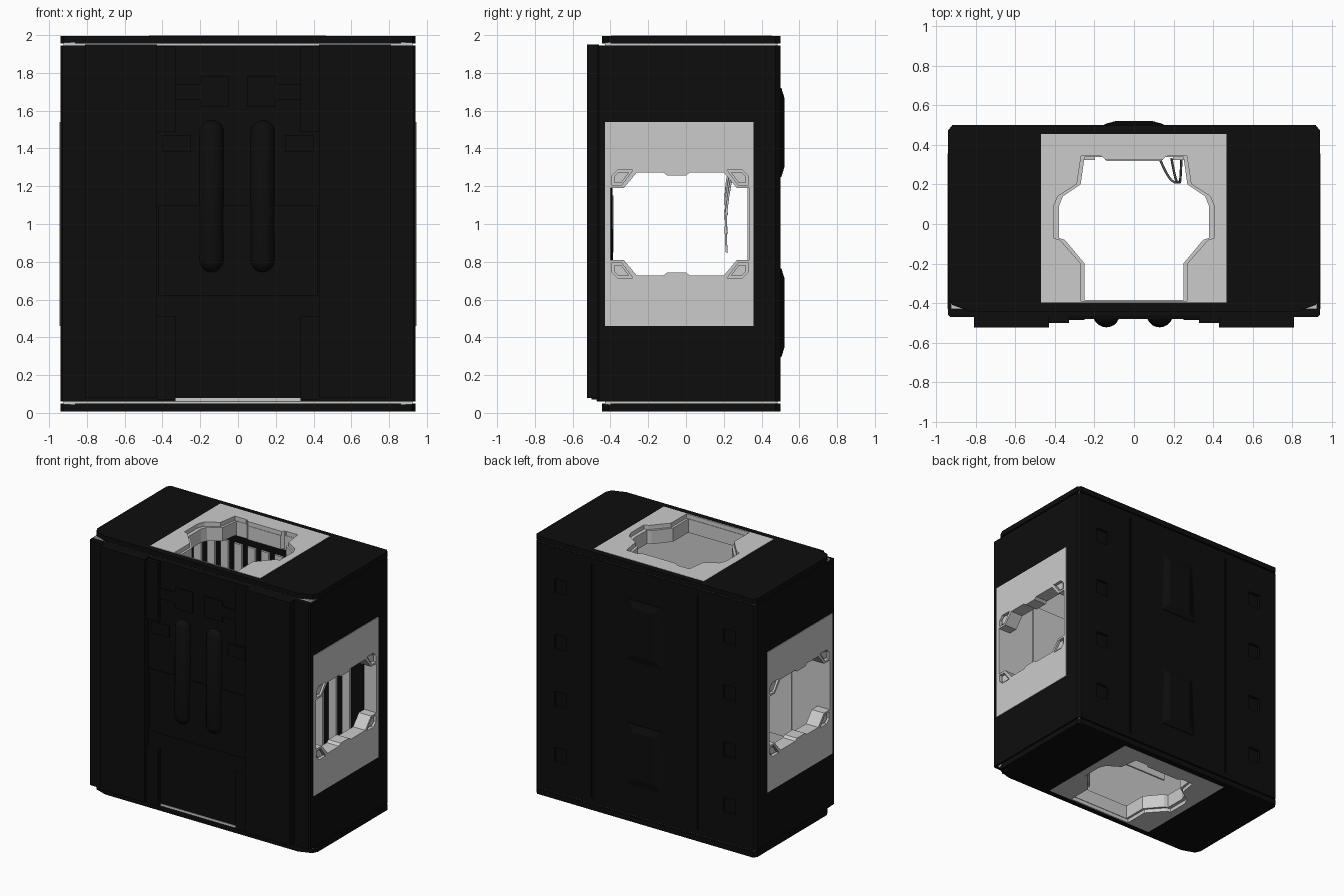
import bpy, bmesh, math
from mathutils import Vector

cube = bpy.data.objects.get("Cube")
if cube:
    bpy.data.objects.remove(cube, do_unlink=True)


def material(name, value):
    m = bpy.data.materials.new(name)
    m.use_nodes = True
    m.diffuse_color = (value, value, value, 1)
    m.node_tree.nodes["Principled BSDF"].inputs["Base Color"].default_value = (value, value, value, 1)
    return m


BLACK = material("hull black", 0.004)
GREY = material("interior grey", 0.6)


def place(axis, u, v, w):
    return {"X": (w, u, v), "Y": (u, w, v), "Z": (u, v, w)}[axis]


def prism(name, pts, axis, lo, hi, mat=None):
    """Extrude a flat outline along an axis."""
    bm = bmesh.new()
    rings = [[bm.verts.new(place(axis, u, v, w)) for u, v in pts] for w in (lo, hi)]
    bm.faces.new(rings[0])
    bm.faces.new(rings[1])
    for i in range(len(pts)):
        j = (i + 1) % len(pts)
        bm.faces.new((rings[0][i], rings[0][j], rings[1][j], rings[1][i]))
    bmesh.ops.recalc_face_normals(bm, faces=bm.faces)
    me = bpy.data.meshes.new(name)
    bm.to_mesh(me)
    bm.free()
    ob = bpy.data.objects.new(name, me)
    bpy.context.collection.objects.link(ob)
    if mat:
        me.materials.append(mat)
    return ob


def box(name, x0, x1, y0, y1, z0, z1, mat=None):
    return prism(name, [(x0, y0), (x1, y0), (x1, y1), (x0, y1)], "Z", z0, z1, mat)


def combine(target, tool, operation="DIFFERENCE"):
    mod = target.modifiers.new("cut", "BOOLEAN")
    mod.operation, mod.solver, mod.object = operation, "EXACT", tool
    bpy.context.view_layer.objects.active = target
    bpy.ops.object.modifier_apply(modifier=mod.name)
    bpy.data.objects.remove(tool, do_unlink=True)


def octagon(half_x, half_z, c):
    x, z = half_x, half_z
    pts = [(x, c - z), (x, z - c), (x - c, z), (c - x, z), (-x, z - c), (-x, c - z), (c - x, -z), (x - c, -z)]
    return [(a, b + 1) for a, b in pts]


def side_shaft(mat=None):
    return box("side_shaft", -0.945, 0.945, -0.43, 0.357, 0.46, 1.54, mat)


def vertical_shaft(mat=None):
    return box("vertical_shaft", -0.47, 0.467, -0.397, 0.455, 0.007, 1.998, mat)


def room(mat=None):
    return prism("room", octagon(0.88, 0.9, 0.3), "Y", -0.43, 0.4, mat)


def mirrored(half):
    return half + [(-x, y) for x, y in reversed(half)]


# Outer hull: body, end plates and recessed seam layers
body_outline = mirrored([(0.93, -0.47), (0.94, -0.46), (0.94, 0.475), (0.92, 0.5)])
plate_outline = mirrored([(0.82, -0.445), (0.92, -0.41), (0.94, -0.37), (0.94, 0.475), (0.92, 0.5)])
hull = prism("hull_body", body_outline, "Z", 0.06, 1.946, BLACK)
combine(hull, room())
hull_parts = [hull]
for name, a, b in (("bottom_plate", 0.008, 0.05), ("top_plate", 1.956, 1.996)):
    hull_parts.append(prism(name, plate_outline, "Z", a, b, BLACK))
for name, a, b in (("bottom_seam", 0.045, 0.065), ("top_seam", 1.94, 1.96)):
    hull_parts.append(box(name, -0.925, 0.925, -0.43, 0.485, a, b, GREY))
for part in hull_parts:
    combine(part, vertical_shaft())
combine(hull, side_shaft())

# Interior liner with passages on four sides
liner = room(GREY)
liner.name = "interior_liner"
combine(liner, side_shaft(GREY), "UNION")
combine(liner, vertical_shaft(GREY), "UNION")
combine(liner, prism("room_space", octagon(0.84, 0.86, 0.3), "Y", -0.406, 0.346))

lower = [(-0.4, 0.81), (-0.33, 0.81), (-0.26, 0.727), (-0.12, 0.727), (-0.1, 0.743), (0, 0.743),
         (0.02, 0.727), (0.2, 0.727), (0.27, 0.81), (0.336, 0.81)]
side_door = lower + [(y, 2 - z) for y, z in reversed(lower)]
hatch = mirrored([(0.25, -0.385), (0.25, -0.2), (0.35, -0.08), (0.38, -0.07), (0.38, 0.09),
                  (0.36, 0.14), (0.27, 0.2), (0.25, 0.34), (0.16, 0.34), (0.14, 0.32)])
combine(liner, prism("door_hole", side_door, "X", -1.1, 1.1))
combine(liner, prism("hatch_hole", hatch, "Z", -0.1, 2.1))
for s in (-1, 1):
    # Stepped lip around each hatch
    lip = [(x * 1.07, y * 1.01) for x, y in hatch]
    z = sorted((1 + s * 0.965, 1 + s * 1.1))
    combine(liner, prism("lip", lip, "Z", z[0], z[1]))
    # Slanted corner pockets around each side door
    x = sorted((s * 0.92, s * 1.1))
    for m in (-1, 1):
        for n in (-1, 1):
            pocket = [(0.36, 0.205), (0.31, 0.205), (0.25, 0.285), (0.33, 0.285), (0.36, 0.255)]
            pts = [(-0.032 + m * y, 1 + n * h) for y, h in pocket]
            combine(liner, prism("pocket", pts, "X", x[0], x[1]))
            rim_mid = Vector((-0.032 + m * 0.315, 1 + n * 0.246))
            inset = [rim_mid + (Vector(p) - rim_mid) * 0.7 for p in pts]
            x2 = sorted((s * 0.915, s * 0.935))
            prism("corner_pad", inset, "X", x2[0], x2[1], GREY)

# Slatted rear wall of the room
prism("rear_wall_backing", octagon(0.83, 0.85, 0.3), "Y", 0.341, 0.347, BLACK)
for i in range(-6, 7):
    x = i * 0.115
    top = 0.8 - max(0, abs(x) - 0.5)
    box("wall_slat", x - 0.032, x + 0.032, 0.325, 0.345, 1 - top, 1 + top, GREY)

# Inner front wall panels and small console
for s in (-1, 1):
    box("inner_wall_panel", s * 0.4 - 0.22, s * 0.4 + 0.22, -0.41, -0.396, 0.5, 1.5, GREY)
box("wall_console", -0.12, 0.12, -0.41, -0.385, 0.85, 1.15, GREY)

# Hanging cables
for k, (dx, dy) in enumerate(((0.13, 0.33), (0.19, 0.33), (0.24, 0.33))):
    cu = bpy.data.curves.new("hanging_cable", "CURVE")
    cu.dimensions = "3D"
    cu.bevel_depth, cu.bevel_resolution = 0.006, 1
    sp = cu.splines.new("POLY")
    sp.points.add(12)
    for i, p in enumerate(sp.points):
        t = i / 12
        p.co = (dx + (0.23 - dx) * t, dy - 0.12 * math.sin(t * math.pi * 0.6), 1.55 - t * (0.5 + 0.1 * k), 1)
    cu.materials.append(GREY)
    ob = bpy.data.objects.new("hanging_cable", cu)
    bpy.context.collection.objects.link(ob)

# Front armour slabs
for s in (-1, 1):
    def slab(name, x0, x1, y, z0, z1):
        a, b = sorted((s * x0, s * x1))
        return box(name, a, b, y, -0.46, z0, z1, BLACK)
    slab("front_slab", 0.43, 0.81, -0.525, 0.08, 1.95)
    slab("lower_bracket", 0.33, 0.43, -0.5, 0.07, 0.51)
    slab("upper_bracket", 0.33, 0.43, -0.5, 1.49, 1.94)
    slab("side_clip", 0.25, 0.4, -0.485, 1.38, 1.47)
    slab("upper_vent", 0.05, 0.2, -0.48, 1.62, 1.78)
    slab("small_plate", 0.16, 0.33, -0.48, 1.66, 1.74)
box("front_panel", -0.42, 0.42, -0.48, -0.46, 0.62, 1.1, BLACK)
box("front_light_strip", -0.33, 0.33, -0.474, -0.46, 0.062, 0.08, GREY)

# Pair of round-ended front tubes
for x in (-0.14, 0.13):
    bpy.ops.mesh.primitive_uv_sphere_add(segments=20, ring_count=10, radius=0.068, location=(x, -0.455, 1.145))
    tube = bpy.context.object
    tube.name = "front_tube"
    for v in tube.data.vertices:
        v.co.z += 0.337 if v.co.z > 0 else -0.337
    tube.data.materials.append(BLACK)
    bpy.ops.object.shade_smooth_by_angle()

# Rear raised plates with tapered edges
for zc in (0.53, 1.485):
    prof = [(0.49, zc - 0.235), (0.505, zc - 0.235), (0.522, zc - 0.18), (0.522, zc + 0.18),
            (0.505, zc + 0.235), (0.49, zc + 0.235)]
    ob = prism("rear_plate", prof, "X", -0.15, 0.15, BLACK)
    for v in ob.data.vertices:
        if v.co.y > 0.51:
            v.co.x *= 0.6

# Rear square sockets
for x in (-0.72, 0.72):
    for z in (0.35, 0.78, 1.22, 1.65):
        combine(hull, box("socket", x - 0.05, x + 0.05, 0.48, 0.6, z - 0.055, z + 0.055))
for x in (-0.45, 0.45):
    combine(hull, box("groove", x - 0.008, x + 0.008, 0.49, 0.6, 0.1, 1.9))
